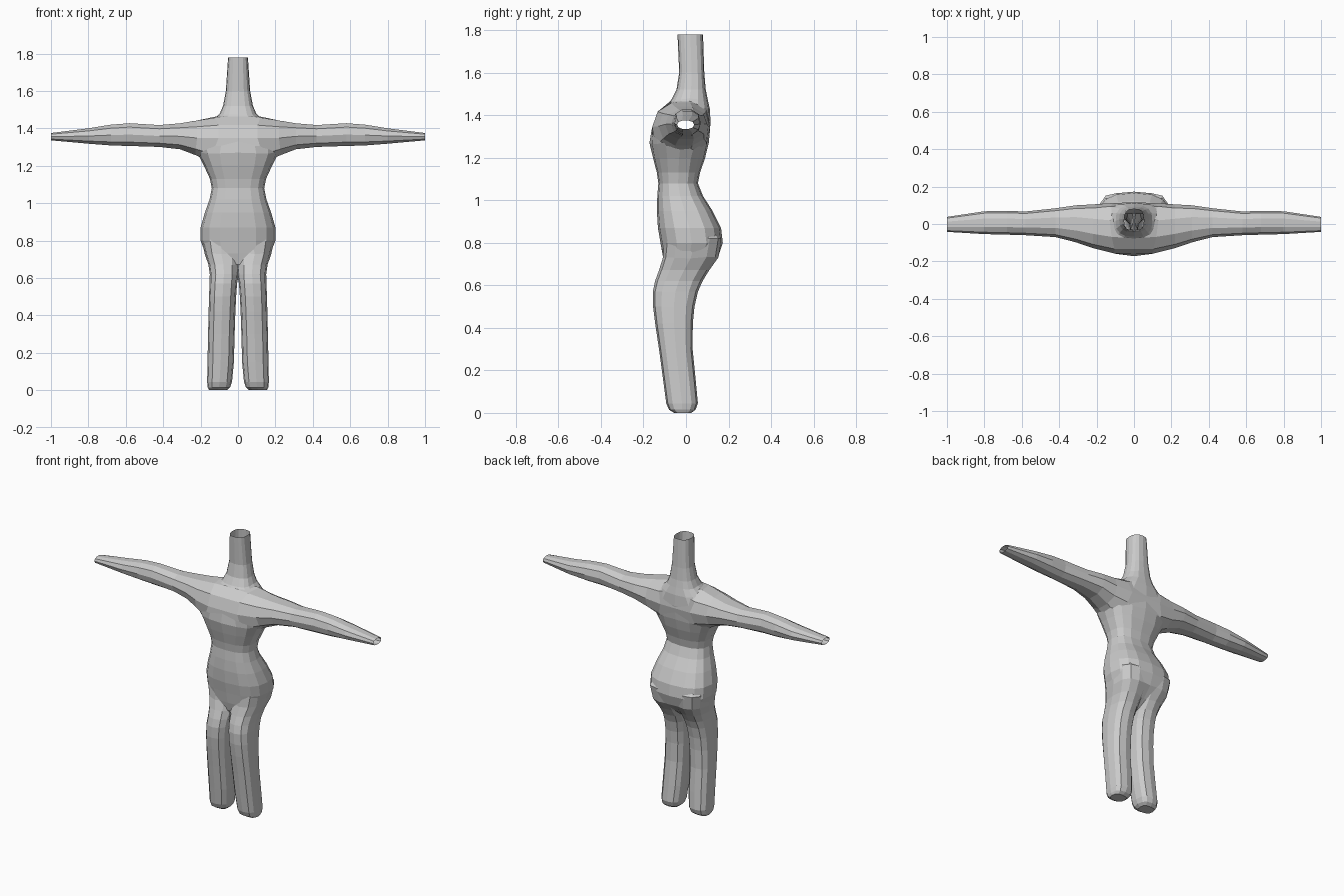
import bpy, bmesh
from math import cos, sin, pi

if "Cube" in bpy.data.objects:
    bpy.data.objects.remove(bpy.data.objects["Cube"])


def spow(v, e):
    return (1 if v >= 0 else -1) * abs(v) ** e


def loft(name, rings, axis, sides, power):
    """Closed loft; ring = (position, a_min, a_max, b_min, b_max)."""
    bm = bmesh.new()
    loops = []
    for pos, a0, a1, b0, b1 in rings:
        loop = []
        for i in range(sides):
            t = 2 * pi * i / sides
            a = (a0 + a1) / 2 + (a1 - a0) / 2 * spow(cos(t), 2 / power)
            b = (b0 + b1) / 2 + (b1 - b0) / 2 * spow(sin(t), 2 / power)
            loop.append(bm.verts.new((a, b, pos) if axis == 'Z' else (pos, a, b)))
        loops.append(loop)
    for lo, hi in zip(loops, loops[1:]):
        for i in range(sides):
            j = (i + 1) % sides
            bm.faces.new((lo[i], lo[j], hi[j], hi[i]))
    bm.faces.new(loops[0][::-1])
    bm.faces.new(loops[-1])
    bmesh.ops.recalc_face_normals(bm, faces=bm.faces)
    mesh = bpy.data.meshes.new(name)
    bm.to_mesh(mesh)
    bm.free()
    ob = bpy.data.objects.new(name, mesh)
    bpy.context.collection.objects.link(ob)
    return ob


# Torso and neck: z, half width, front y, back y
torso = [(.62, .05, -.06, .03), (.67, .12, -.09, .09), (.73, .175, -.11, .155),
         (.80, .20, -.12, .173), (.87, .20, -.132, .165), (.95, .177, -.137, .125),
         (1.02, .152, -.135, .08), (1.08, .14, -.13, .056), (1.13, .15, -.137, .066),
         (1.20, .185, -.155, .09), (1.27, .22, -.172, .107), (1.36, .21, -.157, .116),
         (1.43, .15, -.105, .112), (1.475, .10, -.068, .102), (1.52, .08, -.045, .093),
         (1.60, .065, -.032, .086), (1.78, .053, -.04, .08)]
body = loft("body", [(z, -w, w, f, b) for z, w, f, b in torso], 'Z', 16, 2.6)

# Arms run through the chest: x, front y, back y, bottom z, top z
arm = [(1.0, -.042, .038, 1.335, 1.376), (.8, -.054, .068, 1.316, 1.402),
       (.68, -.057, .07, 1.306, 1.422), (.58, -.06, .067, 1.303, 1.43),
       (.42, -.07, .084, 1.298, 1.42), (.31, -.098, .10, 1.285, 1.43),
       (.22, -.135, .11, 1.245, 1.45), (.12, -.166, .119, 1.215, 1.47)]
span = [(-r[0],) + r[1:] for r in arm] + arm[::-1]
parts = [loft("arms", span, 'X', 10, 2.3)]

# Legs: z, inner x, outer x, front y, back y
leg = [(0, .06, .155, -.055, .025), (.015, .042, .162, -.08, .045),
       (.045, .032, .165, -.093, .056), (.15, .022, .163, -.107, .046),
       (.3, .018, .16, -.127, .031), (.42, .014, .157, -.145, .032),
       (.5, .01, .155, -.155, .04), (.57, .005, .152, -.156, .056),
       (.62, -.003, .152, -.15, .08), (.67, -.006, .158, -.13, .11),
       (.73, -.008, .182, -.11, .16), (.82, -.005, .19, -.10, .165), (.9, .01, .15, -.06, .10)]
for s in (1, -1):
    rings = [(z, min(s * i, s * o), max(s * i, s * o), f, b) for z, i, o, f, b in leg]
    parts.append(loft("leg", rings, 'Z', 12, 2.7))

# Weld everything into one skin
bpy.context.view_layer.objects.active = body
for p in parts:
    m = body.modifiers.new("join", 'BOOLEAN')
    m.operation, m.solver, m.object = 'UNION', 'EXACT', p
    bpy.ops.object.modifier_apply(modifier=m.name)
    bpy.data.objects.remove(p)

# Open the neck and wrists
bm = bmesh.new()
bm.from_mesh(body.data)
ends = [f for f in bm.faces if all(v.co.z > 1.779 for v in f.verts)
        or all(abs(v.co.x) > .999 for v in f.verts)]
bmesh.ops.delete(bm, geom=ends, context='FACES')

# Soften the joints where limbs meet the trunk
joints = [v for v in bm.verts if (1.17 < v.co.z < 1.5 and .1 < abs(v.co.x) < .3)
          or (.6 < v.co.z < .78)]
for _ in range(2):
    bmesh.ops.smooth_vert(bm, verts=joints, factor=.25,
                          use_axis_x=True, use_axis_y=True, use_axis_z=True)
bm.to_mesh(body.data)
bm.free()
